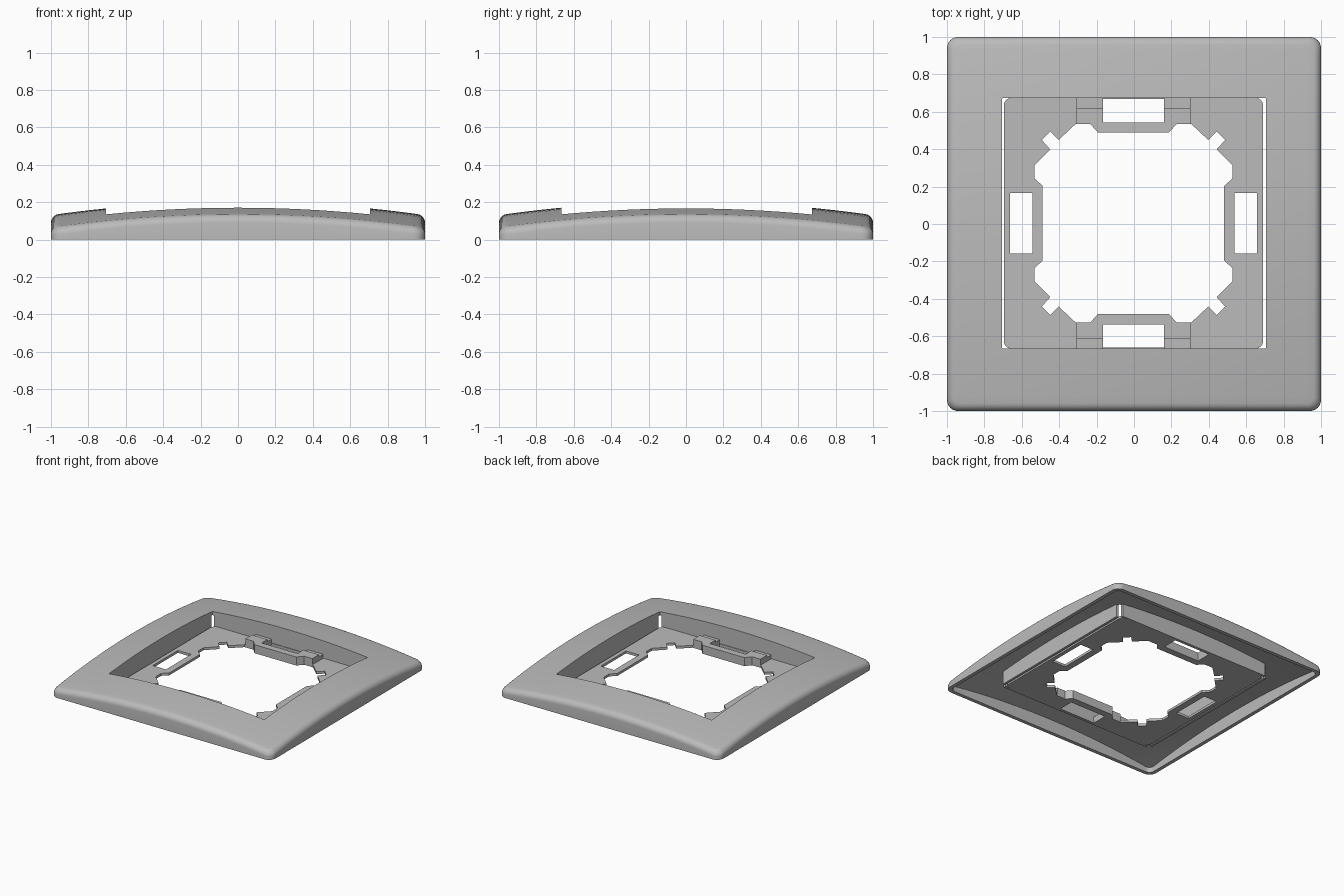
import bpy, bmesh, math

if "Cube" in bpy.data.objects:
    bpy.data.objects.remove(bpy.data.objects["Cube"])

mat = bpy.data.materials.new("light_grey_plastic")
mat.use_nodes = True
GREY = (0.5, 0.5, 0.5, 1)
mat.diffuse_color = GREY
mat.node_tree.nodes["Principled BSDF"].inputs["Base Color"].default_value = GREY

OPEN_X, OPEN_Y = 0.705, 0.67     # half size of the opening
SHIFT_Y = 0.004                  # opening sits slightly to the back
THICK = 0.03


def dome(x, y):
    return 0.202 - 0.071 * (x * x + y * y)


def make_object(name, bm, smooth=False):
    bmesh.ops.recalc_face_normals(bm, faces=bm.faces)
    mesh = bpy.data.meshes.new(name)
    bm.to_mesh(mesh)
    bm.free()
    obj = bpy.data.objects.new(name, mesh)
    bpy.context.collection.objects.link(obj)
    mesh.materials.append(mat)
    if smooth:
        bpy.ops.object.select_all(action='DESELECT')
        obj.select_set(True)
        bpy.context.view_layer.objects.active = obj
        bpy.ops.object.shade_smooth_by_angle(angle=math.radians(35))
    return obj


def rounded_ring(hx, hy, r, arc=6, side=16):
    """Rounded rectangle with evenly divided straight sides."""
    corners = []
    for k, (sx, sy) in enumerate([(1, 1), (-1, 1), (-1, -1), (1, -1)]):
        cx, cy = sx * (hx - r), sy * (hy - r)
        angles = [math.pi / 2 * (k + i / arc) for i in range(arc + 1)]
        corners.append([(cx + r * math.cos(a), cy + r * math.sin(a)) for a in angles])
    ring = []
    for k, pts in enumerate(corners):
        ring += pts
        (ax, ay), (bx, by) = pts[-1], corners[(k + 1) % 4][0]
        ring += [(ax + (bx - ax) * i / side, ay + (by - ay) * i / side)
                 for i in range(1, side)]
    return ring


def slab(name, loops, z0, z1):
    """Flat outline with optional holes, extruded from z0 to z1."""
    bm = bmesh.new()
    edges = []
    for loop in loops:
        vs = [bm.verts.new((x, y, z0)) for x, y in loop]
        edges += [bm.edges.new((v, vs[i - 1])) for i, v in enumerate(vs)]
    bmesh.ops.triangle_fill(bm, use_beauty=True, edges=edges)
    geo = bmesh.ops.extrude_face_region(bm, geom=bm.faces[:])["geom"]
    for v in geo:
        if isinstance(v, bmesh.types.BMVert):
            v.co.z = z1
    return make_object(name, bm)


# Domed hollow frame: rings swept up the rim, over the top and back underneath
def build_frame():
    bm = bmesh.new()
    fillet = 0.04
    rings = []

    def add(pts, height):
        rings.append([bm.verts.new((x, y, height(x, y))) for x, y in pts])

    def outer(inset):
        return rounded_ring(1 - inset, 1 - inset, 0.06 - inset * 0.6)

    def blend(inset, t):
        inner = rounded_ring(OPEN_X, OPEN_Y, 0.004)
        return [(ax + (bx - ax) * t, ay + (by + SHIFT_Y - ay) * t)
                for (ax, ay), (bx, by) in zip(outer(inset), inner)]

    add(outer(0), lambda x, y: 0)
    for i in range(7):
        a = math.pi / 2 * i / 6
        drop = fillet * (1 - math.sin(a))
        add(outer(fillet * (1 - math.cos(a))), lambda x, y: dome(x, y) - drop)
    for i in range(1, 9):
        add(blend(fillet, i / 8), dome)
    for i in range(8, -1, -1):
        add(blend(THICK, i / 8), lambda x, y: dome(x, y) - THICK)
    add(outer(THICK), lambda x, y: 0)

    for i, ring in enumerate(rings):
        nxt = rings[(i + 1) % len(rings)]
        for j in range(len(ring)):
            k = (j + 1) % len(ring)
            bm.faces.new((ring[j], ring[k], nxt[k], nxt[j]))
    make_object("domed_frame", bm, smooth=True)


# Hanging wall whose top follows the dome; ends stop short of the corners
def build_wall(name, along_x, sign):
    half = (OPEN_X if along_x else OPEN_Y) - 0.014
    near = OPEN_Y if along_x else OPEN_X
    steps = 12
    bm = bmesh.new()
    rows = []
    for i in range(steps + 1):
        t = half * (2 * i / steps - 1)
        row = []
        for depth, top in ((0, 0), (0, 1), (0.02, 1), (0.02, 0)):
            d = sign * (near + depth)
            x, y = (t, d + SHIFT_Y) if along_x else (d, t + SHIFT_Y)
            row.append(bm.verts.new((x, y, (dome(x, y) - THICK + 0.002) * top)))
        rows.append(row)
    for a, b in zip(rows, rows[1:]):
        for j in range(4):
            k = (j + 1) % 4
            bm.faces.new((a[j], a[k], b[k], b[j]))
    bm.faces.new(rows[0])
    bm.faces.new(rows[-1])
    make_object(name, bm)


def rectangle(x0, x1, y0, y1):
    return [(x0, y0), (x1, y0), (x1, y1), (x0, y1)]


build_frame()
build_wall("back_wall", True, 1)
build_wall("front_wall", True, -1)
build_wall("left_wall", False, 1)
build_wall("right_wall", False, -1)

# Mounting plate: notched centre hole and four slots
quarter = [(0.485, 0.2), (0.53, 0.24), (0.53, 0.31), (0.445, 0.395), (0.49, 0.445),
           (0.445, 0.49), (0.4, 0.445), (0.31, 0.53), (0.23, 0.53), (0.19, 0.485)]
flipped = [(-x, y) for x, y in reversed(quarter)]
centre = quarter + flipped
centre += [(-x, -y) for x, y in centre]
SLOT = 0.163
plate_loops = [rounded_ring(0.693, OPEN_Y, 0.04, side=1), centre]
for s in (1, -1):
    plate_loops.append(rectangle(s * 0.54, s * 0.66, -SLOT, SLOT))
    plate_loops.append(rectangle(-SLOT, SLOT, s * 0.54, s * 0.665))
plate = slab("mounting_plate", plate_loops, 0, 0.02)
plate.location = (-0.003, SHIFT_Y, 0)

# Raised clip blocks around the front and back slots, with a lower rear step
for label, s in (("back", 1), ("front", -1)):
    for part, y_end, height in (("step", OPEN_Y, 0.052), ("clip", 0.615, 0.07)):
        half = [(0.19, 0.485), (0.23, 0.53), (0.305, 0.53), (0.305, y_end),
                (SLOT, y_end), (SLOT, 0.54)]
        outline = half + [(-x, y) for x, y in reversed(half)]
        block = slab(f"{label}_{part}", [[(x, s * y) for x, y in outline]], 0, height)
        block.location = (-0.003, SHIFT_Y, 0)
